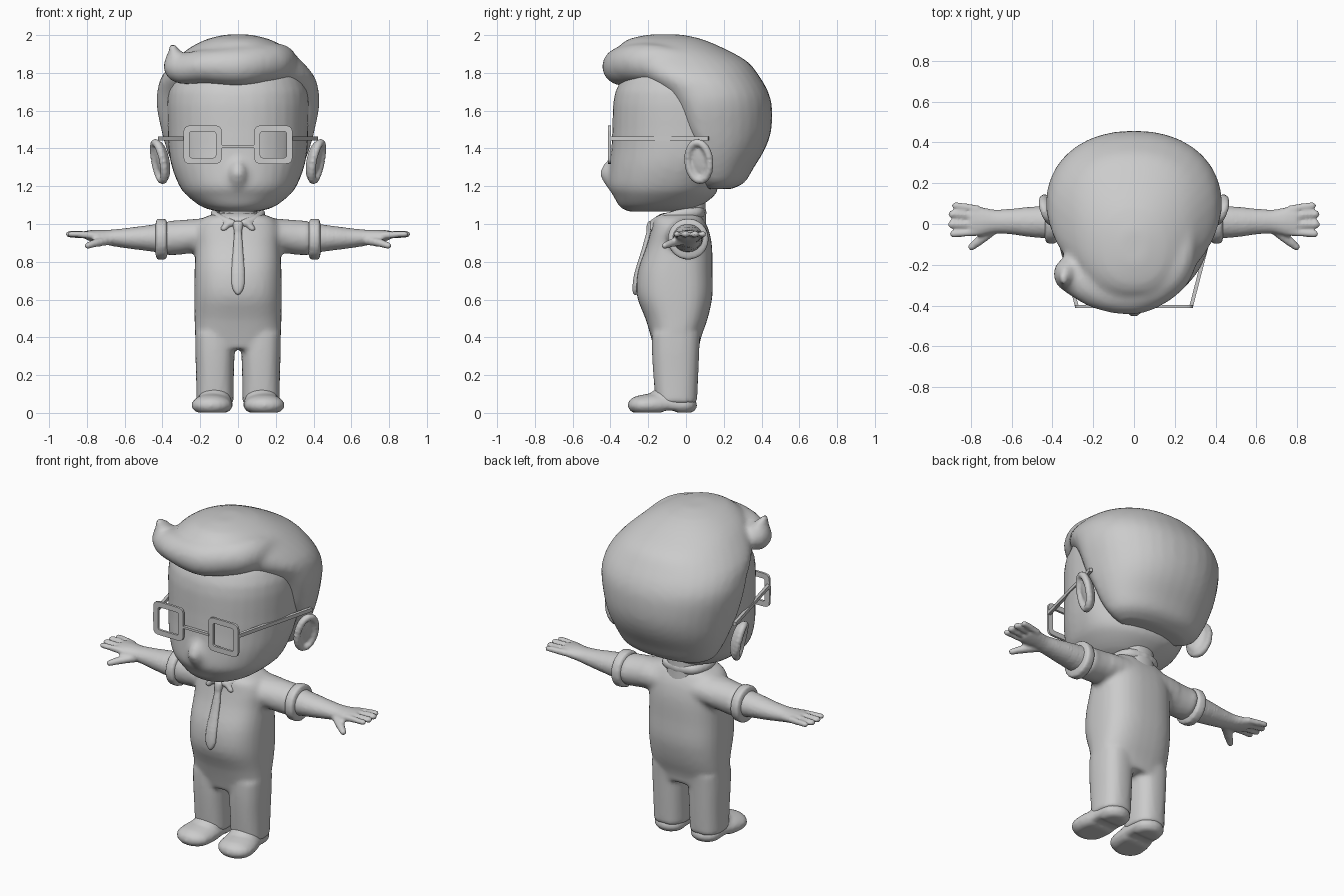
import bpy, bmesh, math
from mathutils import Matrix, Vector

grey = bpy.data.materials.new("light grey")
grey.diffuse_color = (0.6, 0.6, 0.6, 1)


def dense(keys, n):
    """Catmull-Rom interpolation of rows of numbers."""
    out = []
    for i in range(len(keys) - 1):
        a, b = keys[max(i - 1, 0)], keys[i]
        c, d = keys[i + 1], keys[min(i + 2, len(keys) - 1)]
        for k in range(n):
            t = k / n
            out.append([q + 0.5 * t * (r - p + t * (2*p - 5*q + 4*r - s + t * (3*(q - r) + s - p)))
                        for p, q, r, s in zip(a, b, c, d)])
    return out + [list(keys[-1])]


def power(v, p):
    return math.copysign(abs(v) ** (2 / p), v)


def skin(bm, rings):
    """Closed surface over a stack of point rings."""
    rings = [[bm.verts.new(v) for v in ring] for ring in rings]
    seg = len(rings[0])
    for lo, hi in zip(rings, rings[1:]):
        for i in range(seg):
            j = (i + 1) % seg
            bm.faces.new((lo[i], lo[j], hi[j], hi[i]))
    bm.faces.new(rings[0][::-1])
    bm.faces.new(rings[-1])


def loft(bm, keys, cx=0, p=2.2, n=3, seg=36):
    """Upright form from rows of z, half width, centre y, front depth, back depth."""
    rings = []
    for z, rx, cy, front, back in dense(keys, n):
        ring = []
        for i in range(seg):
            a = 2 * math.pi * i / seg
            s = power(math.sin(a), p)
            ring.append((cx + rx * power(math.cos(a), p), cy + s * (back if s > 0 else front), z))
        rings.append(ring)
    skin(bm, rings)


# unit ball as rings of points
BALL = [[Vector((math.sin(b) * math.cos(a), math.sin(b) * math.sin(a), -math.cos(b)))
         for a in (2 * math.pi * i / 16 for i in range(16))]
        for b in (math.pi * (k + 0.3) / 9.6 for k in range(10))]


def blob(bm, x, y, z, rx, ry, rz, rot=None):
    m = Matrix.Translation((x, y, z)) @ (rot or Matrix()) @ Matrix.Diagonal((rx, ry, rz, 1))
    skin(bm, [[m @ v for v in ring] for ring in BALL])


def path(bm, keys, s=1, n=5):
    """Rounded limb from rows of x, y, z and three radii, mirrored when s is -1."""
    for x, y, z, rx, ry, rz in dense(keys, n):
        blob(bm, s * x, y, z, rx, ry, rz)


def finish(bm, name, voxel=0, smooth=3):
    me = bpy.data.meshes.new(name)
    if not voxel:
        bmesh.ops.recalc_face_normals(bm, faces=bm.faces[:])
    bm.to_mesh(me)
    bm.free()
    me.materials.append(grey)
    ob = bpy.data.objects.new(name, me)
    bpy.context.collection.objects.link(ob)
    if voxel:
        r = ob.modifiers.new("fuse", 'REMESH')
        r.mode, r.voxel_size, r.use_smooth_shade = 'VOXEL', voxel, True
        m = ob.modifiers.new("soften", 'SMOOTH')
        m.factor, m.iterations = 0.5, smooth
    return ob


# face with nose
bm = bmesh.new()
loft(bm, [(1.065, .10, -.15, .15, .15), (1.09, .19, -.13, .22, .20), (1.15, .27, -.10, .285, .25),
          (1.2, .31, -.07, .34, .24), (1.3, .35, -.03, .375, .20), (1.4, .368, 0, .395, .2),
          (1.5, .372, 0, .39, .3), (1.7, .37, 0, .375, .3), (1.85, .3, 0, .28, .2)])
path(bm, [(0, -.36, 1.19, .06, .04, .05), (0, -.395, 1.27, .05, .062, .045),
          (0, -.37, 1.33, .04, .03, .04)])
finish(bm, "face", .018)

# hair: rounded cap plus swept front lock with a raised tip
bm = bmesh.new()
loft(bm, [(1.185, .22, .15, .06, .09), (1.22, .29, .15, .08, .16), (1.3, .34, .14, .12, .22),
          (1.4, .38, .12, .12, .30), (1.5, .407, .10, .16, .352), (1.62, .43, .09, .2, .365),
          (1.7, .428, .08, .26, .355), (1.78, .405, .03, .31, .36), (1.86, .34, -.02, .33, .345),
          (1.93, .26, -.07, .29, .27), (1.98, .16, -.1, .2, .18), (2.003, .06, -.11, .08, .08)])
path(bm, [(-.345, -.27, 1.94, .018, .03, .02), (-.335, -.25, 1.885, .04, .06, .05),
          (-.305, -.25, 1.825, .085, .09, .08), (-.17, -.31, 1.835, .09, .11, .09),
          (0, -.33, 1.835, .10, .115, .105), (.14, -.27, 1.85, .09, .115, .105),
          (.215, -.18, 1.855, .09, .12, .10), (.24, -.05, 1.85, .08, .1, .08)])
finish(bm, "hair", .018, 4)

# ears with a hollow shell
for s, side in ((-1, "right"), (1, "left")):
    bm = bmesh.new()
    rot = Matrix.Rotation(s * -.35, 4, 'Z') @ Matrix.Rotation(s * .2, 4, 'Y')
    c = Vector((s * .398, .075, 1.335))
    blob(bm, *c, .03, .065, .105, rot)
    for k in range(24):
        a = 2 * math.pi * k / 24
        v = c + rot.to_3x3() @ Vector((s * .022, .062 * math.cos(a), .102 * math.sin(a)))
        blob(bm, *v, .023, .021, .021)
    finish(bm, side + "_ear", .01, 2)

# neck and collar
bm = bmesh.new()
loft(bm, [(.95, .11, .02, .12, .09), (1.06, .10, .02, .09, .085), (1.15, .10, .02, .09, .085)])
finish(bm, "neck", .016)
bm = bmesh.new()
for s in (-1, 1):
    path(bm, [(0, .09, 1.06, .03, .02, .03), (.09, .06, 1.06, .025, .025, .03),
              (.125, -.03, 1.05, .02, .03, .03), (.09, -.13, 1.025, .025, .025, .025),
              (.03, -.175, 1.005, .02, .02, .02)], s, 6)
    path(bm, [(.04, -.17, 1.01, .025, .02, .018), (.075, -.175, .975, .02, .018, .015)], s)
finish(bm, "collar", .01, 2)

# torso, legs and sleeves in one cloth shape
bm = bmesh.new()
loft(bm, [(.34, .2, -.05, .12, .12), (.4, .225, -.05, .135, .13), (.5, .23, -.04, .175, .155),
          (.62, .232, -.04, .22, .18), (.75, .23, -.04, .215, .18), (.88, .225, -.03, .18, .168),
          (.97, .225, -.03, .155, .15), (1.03, .19, -.03, .14, .12), (1.06, .10, -.02, .10, .09)], p=2.6)
for s in (-1, 1):
    loft(bm, [(.05, .098, -.06, .1, .118), (.2, .1, -.055, .118, .12), (.32, .104, -.055, .125, .125),
              (.42, .105, -.055, .125, .13)], cx=s * .122, p=2.5)
    path(bm, [(.1, 0, .945, .06, .12, .09), (.2, 0, .94, .06, .115, .09),
              (.3, .005, .93, .05, .10, .092), (.37, .01, .925, .03, .10, .092)], s)
finish(bm, "shirt_and_trousers", .015, 4)

# rolled sleeve cuffs
for s, side in ((-1, "right"), (1, "left")):
    bm = bmesh.new()
    path(bm, [(.385, .01, .92, .018, .108, .108), (.425, .012, .92, .018, .11, .11)], s, 4)
    finish(bm, side + "_cuff", .011, 2)

# forearms with hands, four fingers and a thumb
for s, side in ((-1, "right"), (1, "left")):
    bm = bmesh.new()
    path(bm, [(.40, .01, .925, .04, .085, .08), (.5, .01, .925, .04, .077, .066),
              (.6, .012, .925, .035, .065, .053), (.68, .012, .928, .03, .06, .042),
              (.75, .012, .935, .03, .072, .034), (.79, .014, .94, .025, .075, .027)], s)
    for y, tip, r in ((.085, .875, .018), (.045, .89, .02), (-.002, .892, .02), (-.045, .885, .018)):
        path(bm, [(.77, y * .85, .94, .022, .02, .02), (.83, y, .944, r, r, r),
                  (tip, y * 1.06, .946, r, r, r * .9)], s, 4)
    path(bm, [(.68, -.015, .915, .03, .03, .027), (.75, -.075, .9, .026, .024, .022),
              (.795, -.112, .885, .018, .018, .017)], s, 4)
    finish(bm, side + "_arm", .009, 2)

# shoes with flat soles
for s, side in ((-1, "right"), (1, "left")):
    bm = bmesh.new()
    path(bm, [(.122, -.02, .05, .092, .08, .05), (.125, -.1, .055, .098, .08, .055),
              (.135, -.17, .052, .108, .08, .058), (.14, -.22, .05, .108, .09, .052)], s)
    path(bm, [(.122, -.06, .1, .09, .1, .06), (.125, -.12, .085, .085, .08, .05)], s)
    for v in bm.verts:
        v.co.z = max(v.co.z * 1.06 - .012, .001 + .012 * (abs(v.co.y + .09) < .04))
    finish(bm, side + "_shoe", .011, 3)

# necktie: knot and blade following the chest
bm = bmesh.new()
path(bm, [(0, -.185, 1.0, .03, .022, .018), (0, -.19, .97, .024, .022, .018)])
path(bm, [(0, -.195, .96, .022, .014, .015), (0, -.22, .86, .03, .016, .02),
          (0, -.255, .74, .038, .018, .02), (0, -.266, .67, .034, .018, .02),
          (0, -.268, .635, .016, .014, .012)], n=9)
finish(bm, "necktie", .008, 2)


def bar(bm, a, b, w, h):
    """Straight square rod between two points."""
    a, b = Vector(a), Vector(b)
    m = Matrix.Translation((a + b) / 2) @ (b - a).to_track_quat('Y', 'Z').to_matrix().to_4x4()
    bmesh.ops.create_cube(bm, size=1, matrix=m @ Matrix.Diagonal((w, (b - a).length, h, 1)))


# glasses: two rounded square rims, a bridge and side arms
for s, side in ((-1, "right"), (1, "left")):
    bm = bmesh.new()
    loops = []
    for r, y in ((.102, -.412), (.102, -.398), (.07, -.398), (.07, -.412)):
        p = 7 if r > .1 else 12
        loops.append([bm.verts.new((s * .187 + r * power(math.cos(a), p), y,
                                    1.42 + r * power(math.sin(a), p)))
                      for a in (2 * math.pi * i / 40 for i in range(40))])
    for k in range(4):
        A, B = loops[k], loops[(k + 1) % 4]
        for i in range(40):
            j = (i + 1) % 40
            bm.faces.new((A[i], A[j], B[j], B[i]))
    finish(bm, side + "_rim")
    bm = bmesh.new()
    bar(bm, (s * .28, -.405, 1.452), (s * .415, .12, 1.452), .018, .022)
    finish(bm, side + "_glasses_arm")
bm = bmesh.new()
bar(bm, (-.09, -.405, 1.41), (.09, -.405, 1.41), .018, .014)
finish(bm, "glasses_bridge")
